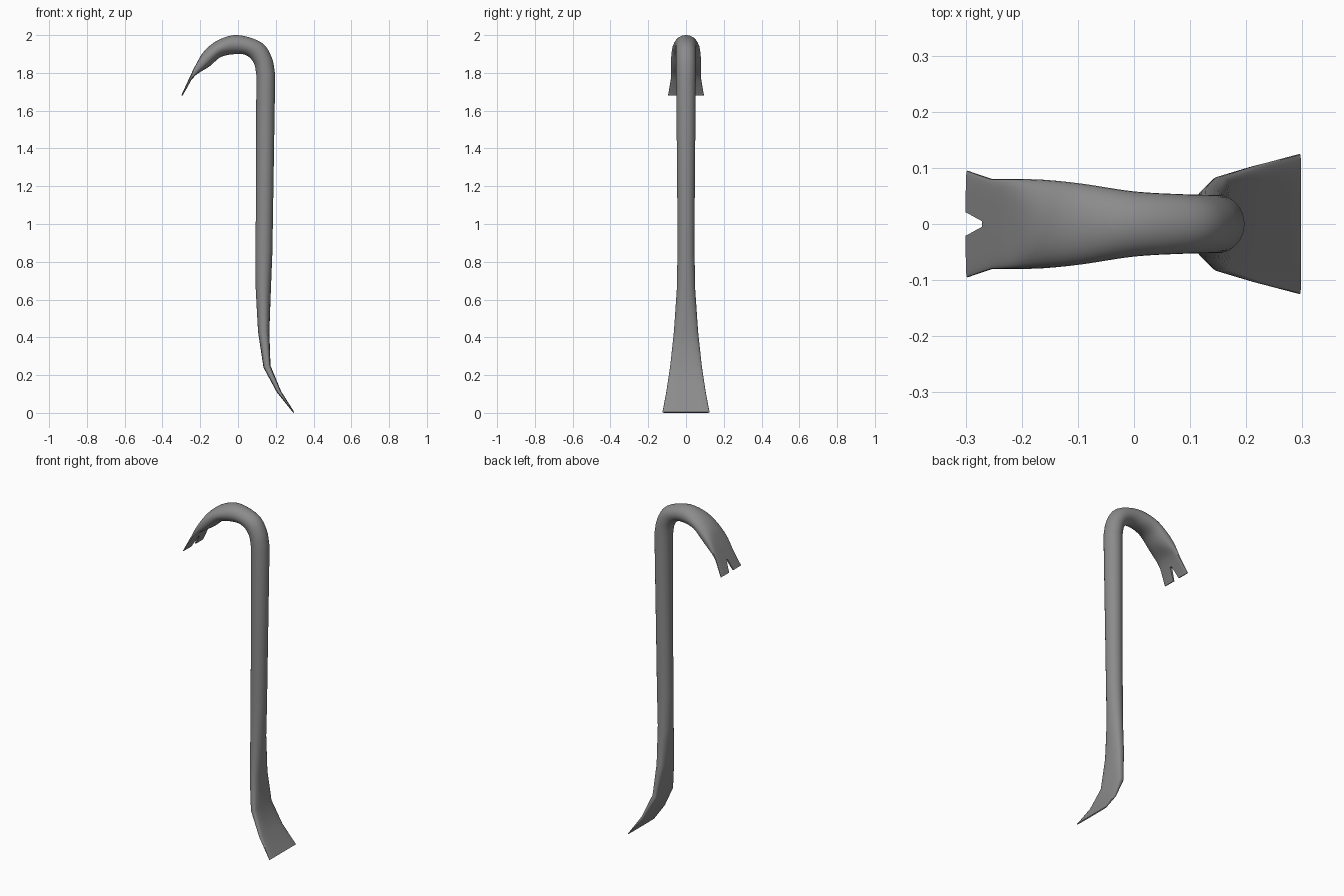
import bpy
import bmesh
import math
from mathutils import Vector

SIDES = 32

if "Cube" in bpy.data.objects:
    bpy.data.objects.remove(bpy.data.objects["Cube"], do_unlink=True)

steel = bpy.data.materials.new("dull grey steel")
steel.use_nodes = True
grey = (0.26, 0.26, 0.26, 1)
steel.diffuse_color = grey
steel.node_tree.nodes["Principled BSDF"].inputs["Base Color"].default_value = grey

# Sections: outer x, outer z, inner x, inner z, half width
blade_and_shaft = [
    (.298, .004, .293, 0, .125),
    (.228, .115, .205, .11, .104),
    (.172, .25, .135, .24, .084),
    (.166, .43, .106, .43, .064),
    (.174, .65, .094, .65, .049),
    (.182, .85, .092, .85, .045),
    (.186, 1.1, .095, 1.1, .046),
]
hook = [
    (.197, 1.79, .097, 1.79, .052),
    (.179, 1.88, .085, 1.85, .052),
    (.125, 1.96, .05, 1.89, .053),
    (0, 2, 0, 1.9, .058),
    (-.1, 1.976, -.087, 1.886, .072),
    (-.177, 1.918, -.15, 1.835, .079),
    (-.225, 1.84, -.215, 1.795, .08),
    (-.257, 1.775, -.247, 1.762, .08),
]
claw_tip = (-.3, 1.682, -.293, 1.68, .095)


def smooth_rows(rows, steps):
    """Catmull-Rom interpolation through the given sections."""
    pts = [Vector(r) for r in rows]
    pts = [pts[0] * 2 - pts[1]] + pts + [pts[-1] * 2 - pts[-2]]
    result = []
    for a, b, c, d in zip(pts, pts[1:], pts[2:], pts[3:]):
        for i in range(steps):
            t = i / steps
            result.append(b + (c - a) * (t / 2)
                          + (a * 2 - b * 5 + c * 4 - d) * (t * t / 2)
                          + (b * 3 - a - c * 3 + d) * (t ** 3 / 2))
    return result + [pts[-2]]


def section(row):
    """Ring that is round on the shaft and squarer where the bar is flat."""
    outer = Vector((row[0], 0, row[1]))
    inner = Vector((row[2], 0, row[3]))
    mid, half = (outer + inner) / 2, (outer - inner) / 2
    power = max(0.5, min(1, 1.6 * half.length / row[4]))
    ring = []
    for i in range(SIDES):
        a = math.tau * i / SIDES
        c, s = math.cos(a), math.sin(a)
        across = math.copysign(abs(c) ** power, c)
        along = math.copysign(abs(s) ** power, s)
        ring.append(mid + half * along + Vector((0, row[4] * across, 0)))
    return ring


def mesh_object(name, bm):
    bmesh.ops.recalc_face_normals(bm, faces=bm.faces)
    mesh = bpy.data.meshes.new(name)
    bm.to_mesh(mesh)
    bm.free()
    mesh.materials.append(steel)
    obj = bpy.data.objects.new(name, mesh)
    bpy.context.collection.objects.link(obj)
    return obj


def loft(name, rings):
    bm = bmesh.new()
    loops = [[bm.verts.new(p) for p in ring] for ring in rings]
    for a, b in zip(loops, loops[1:]):
        for i in range(len(a)):
            j = (i + 1) % len(a)
            bm.faces.new((a[i], a[j], b[j], b[i]))
    bm.faces.new(loops[0])
    bm.faces.new(loops[-1])
    return mesh_object(name, bm)


# One continuous bar: flared blade, shaft, hook and claw
rows = blade_and_shaft + smooth_rows(hook, 4) + [claw_tip]
bar = loft("pry_bar", [section(r) for r in rows])

# Nail notch splitting the claw
notch = [(-.024, 1.67), (.024, 1.67), (.005, 1.745), (-.005, 1.745)]
cutter = loft("notch_cutter", [[Vector((x, y, z)) for y, z in notch]
                               for x in (-.4, -.2)])
cut = bar.modifiers.new("nail notch", 'BOOLEAN')
cut.operation = 'DIFFERENCE'
cut.solver = 'EXACT'
cut.object = cutter

bpy.ops.object.select_all(action='DESELECT')
bar.select_set(True)
bpy.context.view_layer.objects.active = bar
bpy.ops.object.modifier_apply(modifier=cut.name)
bpy.data.objects.remove(cutter, do_unlink=True)
bpy.ops.object.shade_smooth_by_angle(angle=math.radians(40))
